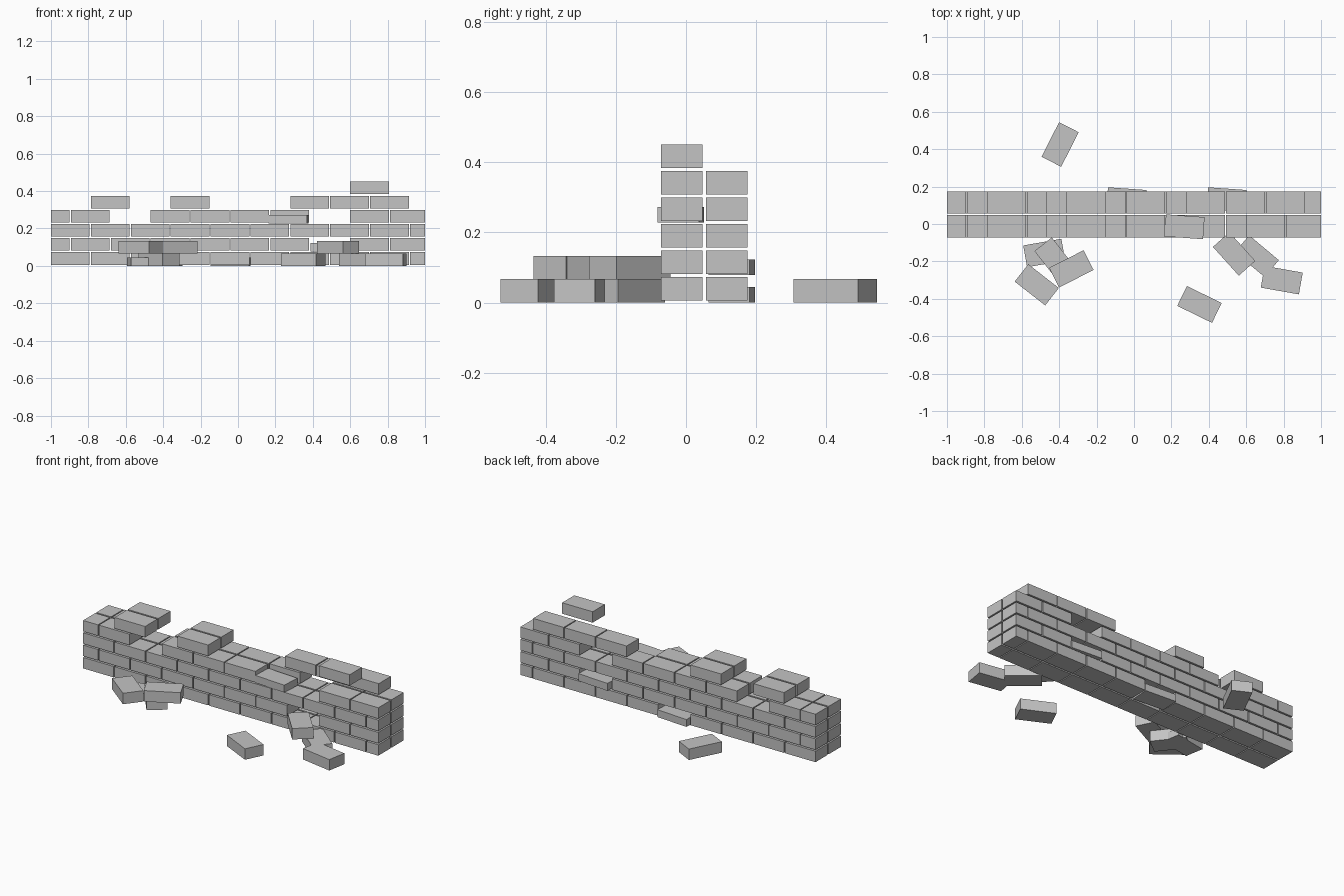
import bpy
from math import radians

cube = bpy.data.objects.get("Cube")
if cube:
    bpy.data.objects.remove(cube, do_unlink=True)

# Single stone colour
stone = bpy.data.materials.new("light_grey_stone")
stone.use_nodes = True
grey = (0.55, 0.55, 0.55, 1)
stone.diffuse_color = grey
bsdf = stone.node_tree.nodes["Principled BSDF"]
bsdf.inputs["Base Color"].default_value = grey
bsdf.inputs["Roughness"].default_value = 0.9

LENGTH, DEPTH, HEIGHT = 0.207, 0.118, 0.067
STEP_X, STEP_Z = 0.2133, 0.0755
LAYERS = {"front": -0.012, "back": 0.116}


def brick(name, x, y, base, length=LENGTH, height=HEIGHT, turn=0):
    """Add one brick resting at the given base height."""
    bpy.ops.mesh.primitive_cube_add(size=1, location=(x, y, base + height / 2))
    ob = bpy.context.object
    ob.name = name
    ob.scale = (length, DEPTH, height)
    ob.rotation_euler.z = radians(turn)
    ob.data.materials.append(stone)
    return ob


# Bricks left in each course, by index along the course
whole = set(range(10))
courses = {
    "front": [whole, whole - {7}, whole, whole - {2, 6, 7}, {1, 3}, {8}],
    "back": [whole - {4}, whole - {7}, whole, whole - {2, 7}, {1, 3, 6, 7, 8}, set()],
}

# Two-layer wall in running bond, trimmed flush at both ends
for layer, y in LAYERS.items():
    for row, kept in enumerate(courses[layer]):
        start = -1 - (row % 2) * STEP_X / 2
        for i in sorted(kept):
            left = max(-1, start + i * STEP_X)
            right = min(1, start + i * STEP_X + LENGTH)
            brick(f"{layer}_wall_brick", (left + right) / 2, y,
                  0.006 + row * STEP_Z, right - left)

# Thin bricks that have slipped out of line
for x, y, base in [(0.27, -0.015, 0.228), (-0.04, 0.13, 0), (0.495, 0.13, 0.078)]:
    brick("slipped_brick", x, y, base, height=0.045, turn=-4)

# Rubble around the wall: x, y, stacking level, turn
rubble = [
    (-0.422, -0.19, 0, -52), (-0.52, -0.325, 1, -38), (-0.335, -0.24, 1, 27),
    (0.535, -0.16, 1, -48), (0.657, -0.172, 0, -40), (0.79, -0.30, 0, -10),
    (0.35, -0.43, 0, -26), (-0.395, 0.425, 0, 63),
]
for x, y, level, turn in rubble:
    brick("fallen_brick", x, y, level * 0.066, turn=turn)
brick("half_buried_brick", -0.48, -0.155, 0, height=0.045, turn=10)
